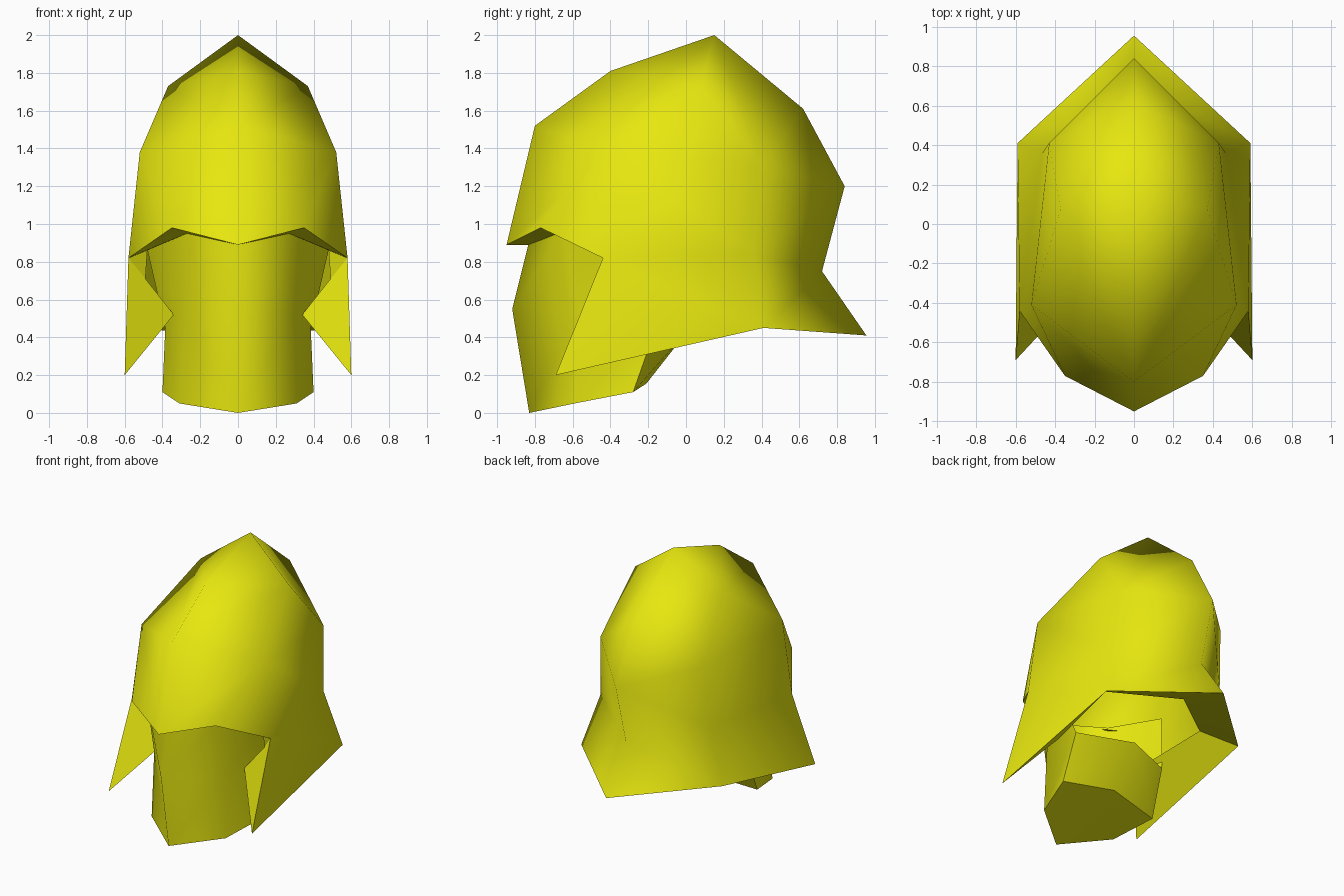
import bpy
import math

if "Cube" in bpy.data.objects:
    bpy.data.objects.remove(bpy.data.objects["Cube"])

yellow = bpy.data.materials.new("yellow_plate")
yellow.diffuse_color = (0.8, 0.8, 0.005, 1.0)
yellow.use_nodes = True
yellow.node_tree.nodes["Principled BSDF"].inputs["Base Color"].default_value = yellow.diffuse_color


def half_part(name, points, faces, angle):
    """Build the right half from named points and mirror it across x."""
    keys = list(points)
    mesh = bpy.data.meshes.new(name)
    mesh.from_pydata([points[k] for k in keys], [],
                     [[keys.index(k) for k in f.split()] for f in faces])
    mesh.materials.append(yellow)
    obj = bpy.data.objects.new(name, mesh)
    bpy.context.collection.objects.link(obj)
    bpy.ops.object.select_all(action='DESELECT')
    obj.select_set(True)
    bpy.context.view_layer.objects.active = obj
    bpy.ops.object.shade_smooth_by_angle(angle=math.radians(angle))
    mod = obj.modifiers.new("mirror", 'MIRROR')
    mod.use_clip = True
    return obj


# rim of the helmet: front brim, temple corner, cheek tip, rear flare
rim = {
    "brow": (0, -0.95, 0.89), "brim": (0.35, -0.77, 0.98),
    "corner": (0.58, -0.44, 0.82), "tip": (0.60, -0.69, 0.20),
    "rear": (0.59, 0.41, 0.45), "tail": (0, 0.955, 0.41),
}

# outer shell with cheek plates and neck flare
shell = dict(rim)
shell.update({
    "fore": (0, -0.80, 1.52), "top": (0, -0.40, 1.81), "apex": (0, 0.15, 2.0),
    "back": (0, 0.62, 1.61), "nape": (0, 0.84, 1.20), "neck": (0, 0.72, 0.75),
    "temple": (0.52, -0.41, 1.38), "crown": (0.37, 0.08, 1.73),
    "side": (0.43, 0.41, 1.31), "waist": (0.465, 0.36, 0.84),
})
half_part("helmet_shell", shell, [
    "brow brim temple fore", "brim corner temple", "fore temple crown top",
    "top crown apex", "apex crown side back", "back side nape",
    "nape side waist neck", "neck waist rear tail", "crown temple side",
    "temple corner waist side", "corner tip rear waist",
], 180)

# inner flange running around the rim
flange = dict(rim)
flange.update({
    "in_brow": (0, -0.83, 0.89), "in_brim": (0.27, -0.68, 0.95),
    "in_corner": (0.48, -0.40, 0.86), "in_cheek": (0.49, -0.38, 0.71),
    "in_jaw": (0.34, -0.41, 0.52), "in_rear": (0.42, 0.20, 0.60),
    "in_tail": (0, 0.53, 0.55),
})
half_part("inner_flange", flange, [
    "brim brow in_brow in_brim", "corner brim in_brim in_corner",
    "corner in_corner in_cheek", "tip corner in_cheek in_jaw",
    "rear tip in_jaw in_rear", "tail rear in_rear in_tail",
], 30)

# visor and jaw guard below the brim
jaw = {
    "chin": (0, -0.83, 0.0), "chin_side": (0.31, -0.59, 0.05),
    "jaw_end": (0.40, -0.28, 0.11), "mouth": (0, -0.92, 0.55),
    "mouth_side": (0.31, -0.56, 0.53), "jaw_top": (0.385, -0.16, 0.45),
    "visor": (0, -0.82, 0.95), "visor_side": (0.31, -0.65, 0.96),
    "visor_end": (0.50, -0.30, 0.95),
    "throat_low": (0, -0.21, 0.155), "throat_top": (0, 0.01, 0.435),
}
half_part("jaw_guard", jaw, [
    "chin chin_side mouth_side mouth", "chin_side jaw_end jaw_top mouth_side",
    "mouth mouth_side visor_side visor",
    "mouth_side jaw_top visor_end visor_side",
    "chin_side chin throat_low jaw_end",
    "jaw_end throat_low throat_top jaw_top",
], 50)
